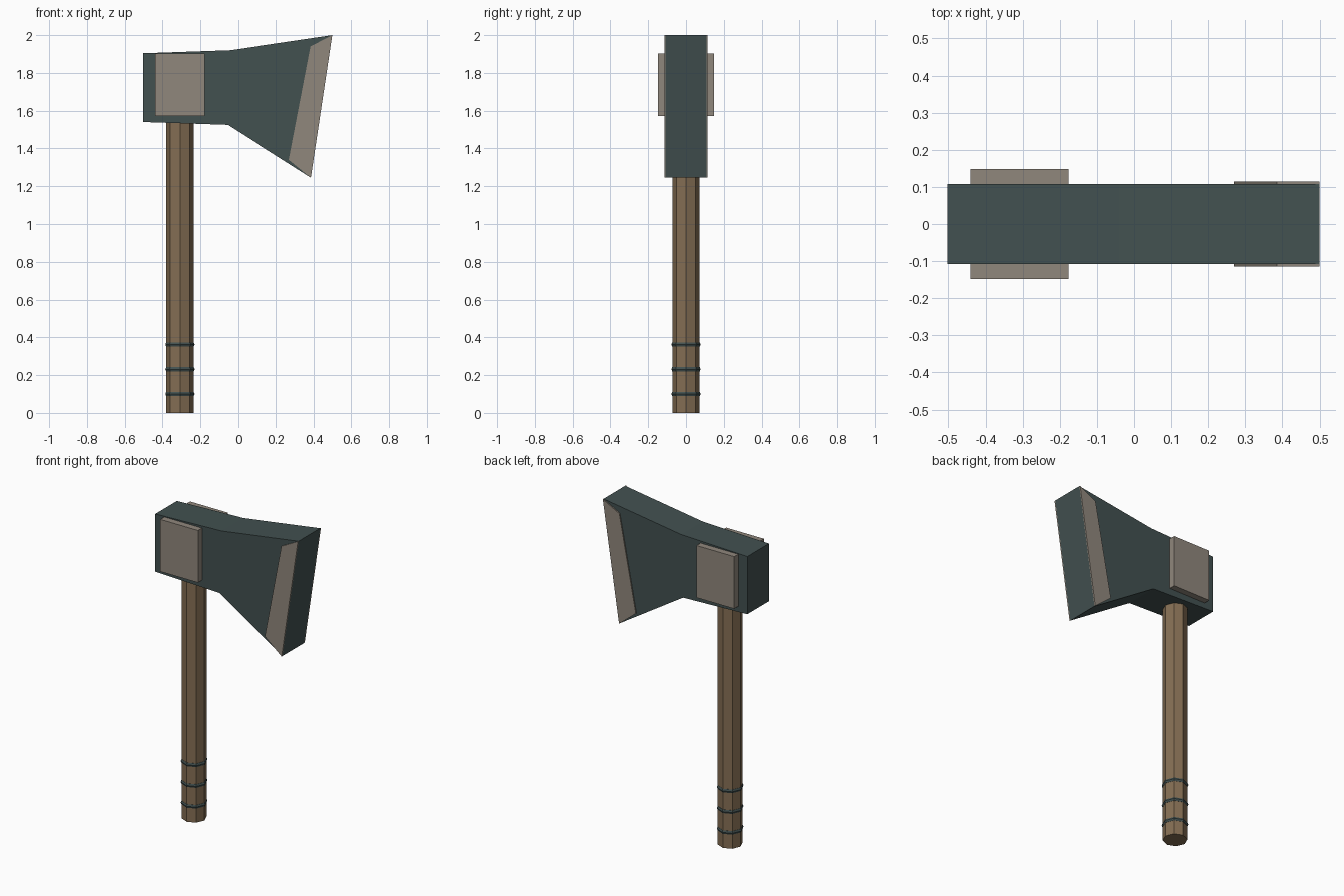
import bpy
import bmesh
from math import pi

if "Cube" in bpy.data.objects:
    bpy.data.objects.remove(bpy.data.objects["Cube"])


def make_material(name, rgb):
    mat = bpy.data.materials.new(name)
    mat.use_nodes = True
    mat.diffuse_color = (*rgb, 1)
    mat.node_tree.nodes["Principled BSDF"].inputs["Base Color"].default_value = (*rgb, 1)
    return mat


STEEL = make_material("dark teal steel", (0.055, 0.082, 0.081))
EDGE = make_material("warm grey metal", (0.28, 0.242, 0.203))
WOOD = make_material("brown wood", (0.23, 0.155, 0.087))

HANDLE_X = -0.308
HEAD_HALF = 0.1075


def slab(name, outline, y0, y1, mat):
    """Extrude an x-z outline from y0 to y1."""
    bm = bmesh.new()
    face = bm.faces.new([bm.verts.new((x, y0, z)) for x, z in outline])
    ext = bmesh.ops.extrude_face_region(bm, geom=[face])
    verts = [g for g in ext["geom"] if isinstance(g, bmesh.types.BMVert)]
    bmesh.ops.translate(bm, verts=verts, vec=(0, y1 - y0, 0))
    bmesh.ops.recalc_face_normals(bm, faces=bm.faces)
    mesh = bpy.data.meshes.new(name)
    bm.to_mesh(mesh)
    bm.free()
    mesh.materials.append(mat)
    obj = bpy.data.objects.new(name, mesh)
    bpy.context.collection.objects.link(obj)
    return obj


# Flared axe head
slab("axe_head",
     [(-0.503, 1.54), (-0.055, 1.525), (0.387, 1.245),
      (0.5, 2.0), (-0.04, 1.92), (-0.503, 1.904)],
     -HEAD_HALF, HEAD_HALF, STEEL)

# Cheek pads and cutting edge plates on both sides
pad = [(-0.44, 1.573), (-0.177, 1.573), (-0.177, 1.902), (-0.44, 1.902)]
bevel = [(0.27, 1.34), (0.387, 1.245), (0.5, 2.0), (0.385, 1.94)]
for label, side in (("front", -1), ("back", 1)):
    slab(f"{label}_cheek_pad", pad, side * HEAD_HALF, side * 0.148, EDGE)
    slab(f"{label}_cutting_edge", bevel, side * HEAD_HALF, side * 0.1145, EDGE)

# Octagonal handle, running up into the head
bpy.ops.mesh.primitive_cylinder_add(vertices=8, radius=0.072, depth=1.7,
                                    location=(HANDLE_X, 0, 0.85),
                                    rotation=(0, 0, pi / 2))
handle = bpy.context.object
handle.name = "handle"
handle.data.materials.append(WOOD)

# Grip rings
for i in range(3):
    bpy.ops.mesh.primitive_torus_add(major_segments=8, minor_segments=8,
                                     major_radius=0.062, minor_radius=0.0155,
                                     location=(HANDLE_X, 0, 0.1 + 0.131 * i))
    ring = bpy.context.object
    ring.name = f"grip_ring_{i + 1}"
    ring.data.materials.append(STEEL)
